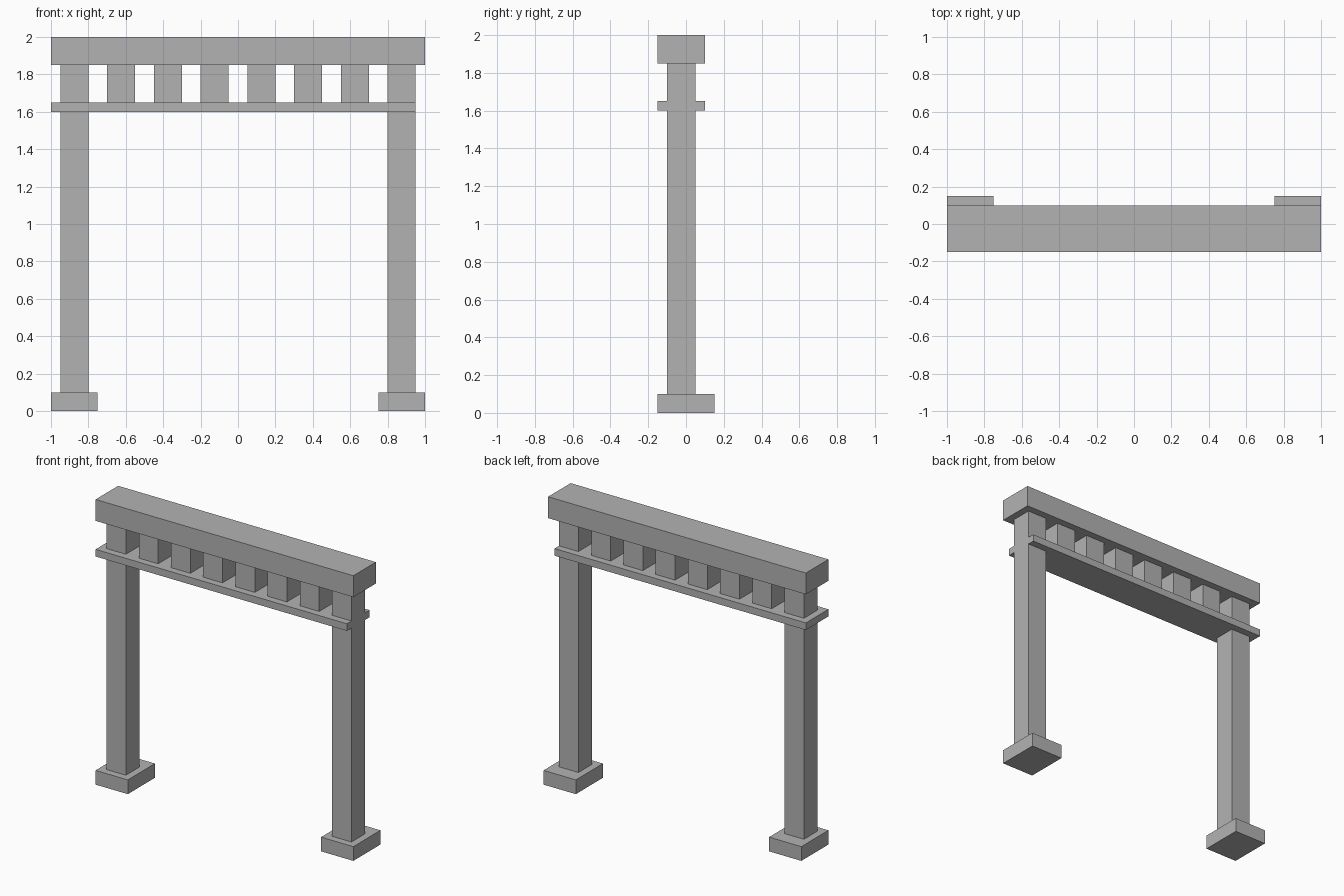
import bpy

cube = bpy.data.objects.get("Cube")
if cube:
    bpy.data.objects.remove(cube, do_unlink=True)

# Single stone grey
stone = bpy.data.materials.new("stone grey")
stone.use_nodes = True
colour = (0.45, 0.45, 0.45, 1)
stone.diffuse_color = colour
stone.node_tree.nodes["Principled BSDF"].inputs["Base Color"].default_value = colour


def box(name, x, y, z):
    """Box spanning the given (low, high) range on each axis."""
    spans = (x, y, z)
    bpy.ops.mesh.primitive_cube_add(size=1, location=[(a + b) / 2 for a, b in spans])
    obj = bpy.context.object
    obj.name = name
    obj.scale = [b - a for a, b in spans]
    bpy.ops.object.transform_apply(location=False, rotation=False, scale=True)
    obj.data.materials.append(stone)
    return obj


POST_Y = (-0.1, 0.05)
BEAM_Y = (-0.15, 0.1)

# Feet and posts on both sides
for side, s in (("left", 1), ("right", -1)):
    box(side + "_foot", sorted((s * 0.75, s)), (-0.15, 0.15), (0, 0.1))
    box(side + "_post", sorted((s * 0.8, s * 0.95)), POST_Y, (0.1, 1.85))

# Top beam, and the thin rail that stops flush with the left post
box("top_beam", (-1, 1), BEAM_Y, (1.85, 2))
box("lower_rail", (-1, 0.95), BEAM_Y, (1.6, 1.65))

# Row of short blocks between rail and beam
for i in range(6):
    x = -0.7 + 0.25 * i
    box(f"spacer_block_{i + 1}", (x, x + 0.15), POST_Y, (1.65, 1.85))
